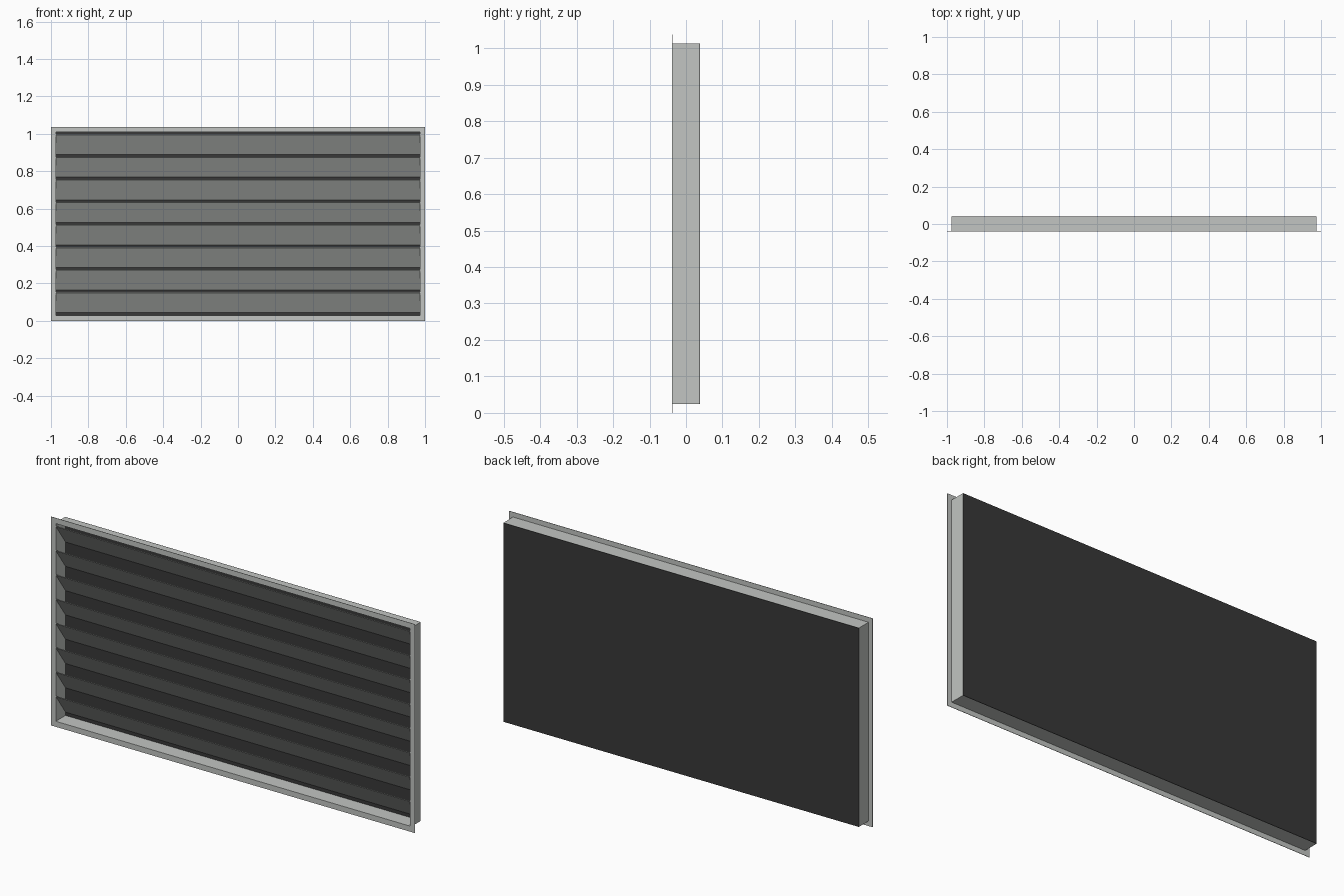
import bpy
import bmesh
from mathutils import Matrix

if "Cube" in bpy.data.objects:
    bpy.data.objects.remove(bpy.data.objects["Cube"], do_unlink=True)


def material(name, rgb):
    m = bpy.data.materials.new(name)
    m.use_nodes = True
    m.diffuse_color = (*rgb, 1)
    m.node_tree.nodes["Principled BSDF"].inputs["Base Color"].default_value = (*rgb, 1)
    return m


metal = material("light grey metal", (0.54, 0.56, 0.54))
dark = material("dark backing", (0.04, 0.04, 0.04))


def finish(name, bm, mat):
    bmesh.ops.recalc_face_normals(bm, faces=bm.faces)
    mesh = bpy.data.meshes.new(name)
    bm.to_mesh(mesh)
    bm.free()
    mesh.materials.append(mat)
    obj = bpy.data.objects.new(name, mesh)
    bpy.context.collection.objects.link(obj)
    return obj


def box(name, size, center, mat):
    bm = bmesh.new()
    bmesh.ops.create_cube(bm, size=1, matrix=Matrix.Translation(center) @ Matrix.Diagonal((*size, 1)))
    return finish(name, bm, mat)


def ring(name, half_w, half_h, border, y0, y1, mat):
    """Rectangular tube running along y."""
    bm = bmesh.new()
    loops = []
    for inset, y in ((0, y0), (0, y1), (border, y1), (border, y0)):
        w, h = half_w - inset, half_h - inset
        loops.append([bm.verts.new((sx * w, y, MID + sz * h))
                      for sx, sz in ((-1, -1), (1, -1), (1, 1), (-1, 1))])
    for a, b in zip(loops, loops[1:] + loops[:1]):
        for i in range(4):
            j = (i + 1) % 4
            bm.faces.new((a[i], a[j], b[j], b[i]))
    return finish(name, bm, mat)


HEIGHT = 1.037
MID = HEIGHT / 2
DEPTH = 0.039
WALL_W, WALL_H, WALL = 0.977, 0.494, 0.003

# Front flange, casing walls and dark backing
ring("front_flange", 1.0, MID, 0.025, -DEPTH, -DEPTH + 0.002, metal)
ring("casing", WALL_W, WALL_H, WALL, -DEPTH, DEPTH - 0.002, metal)
box("backing", (2 * WALL_W, 0.002, 2 * WALL_H), (0, DEPTH - 0.001, MID), dark)

# Sloping blades: front edge high, back edge low
BLADES, PITCH, DROP, THICK = 8, 0.1207, 0.105, 0.004
half = WALL_W - WALL
for n in range(BLADES):
    top = 0.998 - n * PITCH
    bm = bmesh.new()
    section = ((-DEPTH + 0.001, top), (DEPTH - 0.002, top - DROP),
               (DEPTH - 0.002, top - DROP - THICK), (-DEPTH + 0.001, top - THICK))
    face = bm.faces.new([bm.verts.new((-half, y, z)) for y, z in section])
    ext = bmesh.ops.extrude_face_region(bm, geom=[face])
    verts = [v for v in ext["geom"] if isinstance(v, bmesh.types.BMVert)]
    bmesh.ops.translate(bm, vec=(2 * half, 0, 0), verts=verts)
    finish(f"blade_{n + 1}", bm, metal)
